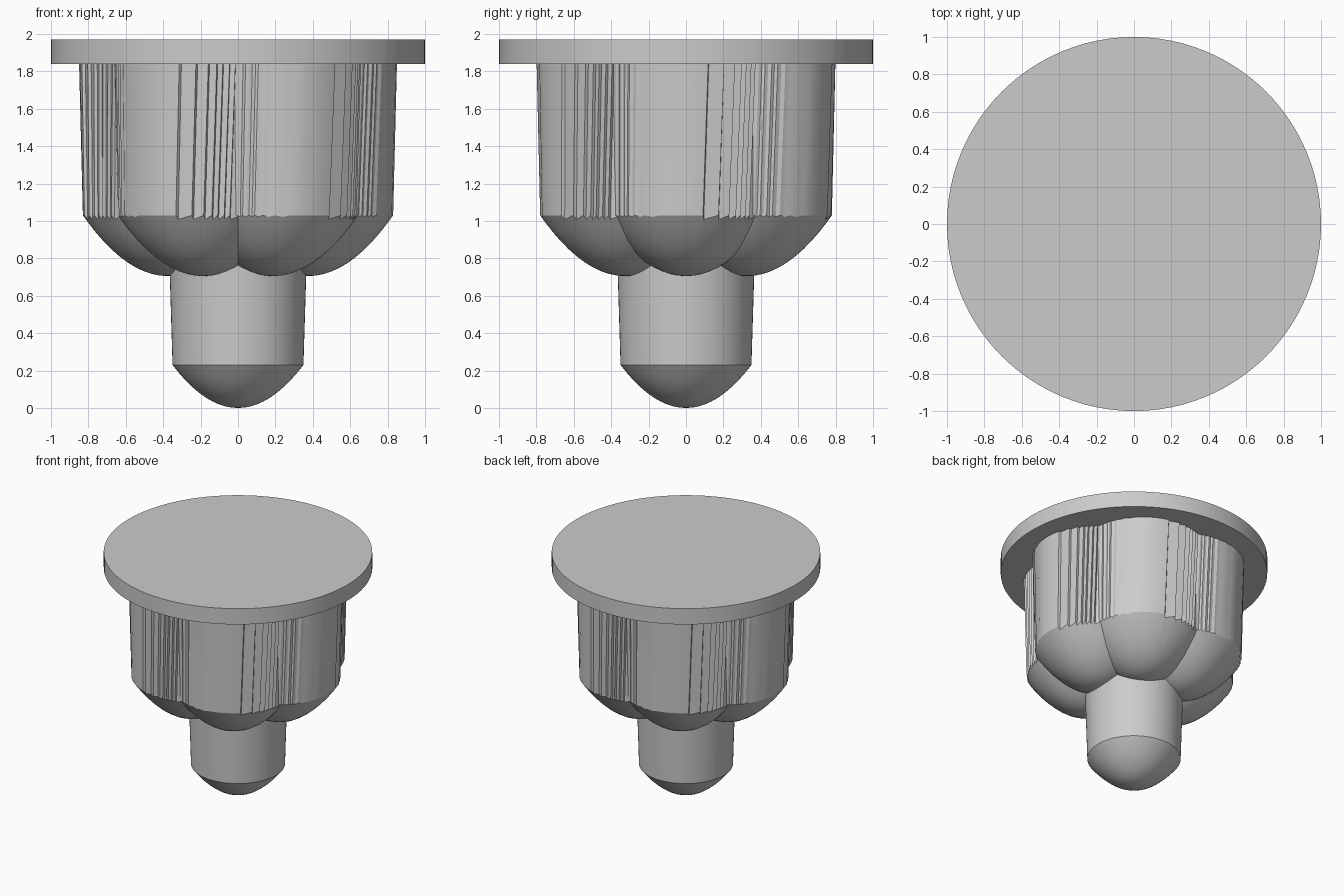
import bpy, bmesh
from math import sin, cos, pi, radians

cube = bpy.data.objects.get("Cube")
if cube:
    bpy.data.objects.remove(cube, do_unlink=True)

grey = bpy.data.materials.new("plain grey")
grey.use_nodes = True
grey.diffuse_color = (0.6, 0.6, 0.6, 1)
grey.node_tree.nodes["Principled BSDF"].inputs["Base Color"].default_value = (0.6, 0.6, 0.6, 1)


def finish(bm, name, angle=25):
    bmesh.ops.recalc_face_normals(bm, faces=bm.faces)
    mesh = bpy.data.meshes.new(name)
    bm.to_mesh(mesh)
    bm.free()
    mesh.materials.append(grey)
    ob = bpy.data.objects.new(name, mesh)
    bpy.context.collection.objects.link(ob)
    bpy.ops.object.select_all(action="DESELECT")
    ob.select_set(True)
    bpy.context.view_layer.objects.active = ob
    bpy.ops.object.shade_smooth_by_angle(angle=radians(angle))
    return ob


def skin(rings, tip=None):
    """Bridge equal rings of points, closing the start with a tip or a face."""
    bm = bmesh.new()
    loops = [[bm.verts.new(p) for p in ring] for ring in rings]
    n = len(loops[0])
    for a, b in zip(loops, loops[1:]):
        for i in range(n):
            j = (i + 1) % n
            bm.faces.new((a[i], a[j], b[j], b[i]))
    if tip:
        point = bm.verts.new(tip)
        for i in range(n):
            bm.faces.new((point, loops[0][(i + 1) % n], loops[0][i]))
    else:
        bm.faces.new(loops[0][::-1])
    bm.faces.new(loops[-1])
    return bm


def circle(r, z, n=96):
    return [(r * cos(2 * pi * i / n), r * sin(2 * pi * i / n), z) for i in range(n)]


# Round top plate
finish(skin([circle(1, 1.84), circle(1, 1.97)]), "top_plate")

# Central stem with a rounded tip
tip_rings = [circle(0.35 * k / 10, 0.23 * (k / 10) ** 2) for k in range(1, 11)]
finish(skin(tip_rings + [circle(0.372, 0.95)], (0, 0, 0)), "stem")

# Lobe outline: shallow scallops on one side, saw-tooth steps on the other
LOBE_R, TOP_R, OFFSET, BASE_Z, DOME_H = 0.455, 0.475, 0.375, 0.705, 0.325
steps = [15, 26, 34, 39.5, 43.5, 48, 52]
outline = []
for a, b in zip(steps[::-1], steps[-2::-1]):
    outline += [(-a, 0), (-(a + b) / 2, 0.006)]
outline += [(t, 0) for t in (-15, -8, 0, 8)]
for a in steps:
    outline += [(a - 0.5, 0), (a + 0.5, 0.016)]
outline += [(t, 0) for t in range(60, 301, 10)]


def lobe_ring(scale, turn, height):
    ring = []
    for t, dip in outline:
        r = (LOBE_R - dip) * scale
        a = radians(t + turn)
        ring.append((OFFSET + r * cos(a), r * sin(a), height(r)))
    return ring


def dome(r):
    return BASE_Z + DOME_H * (r / LOBE_R) ** 2


def plain_ring(r):
    return [(OFFSET + r * cos(radians(t - 3)), r * sin(radians(t - 3)), dome(r)) for t, _ in outline]


# Six matching lobes around the stem
rings = [plain_ring(0.43 * k / 10) for k in range(1, 11)]
rings.append(lobe_ring(1, -3, dome))
rings.append(lobe_ring(TOP_R / LOBE_R, 0, lambda r: 1.85))
lobe = finish(skin(rings, (OFFSET, 0, BASE_Z)), "lobe_1")
for k in range(1, 6):
    copy = lobe.copy()
    copy.name = f"lobe_{k + 1}"
    copy.rotation_euler.z = k * pi / 3
    bpy.context.collection.objects.link(copy)
